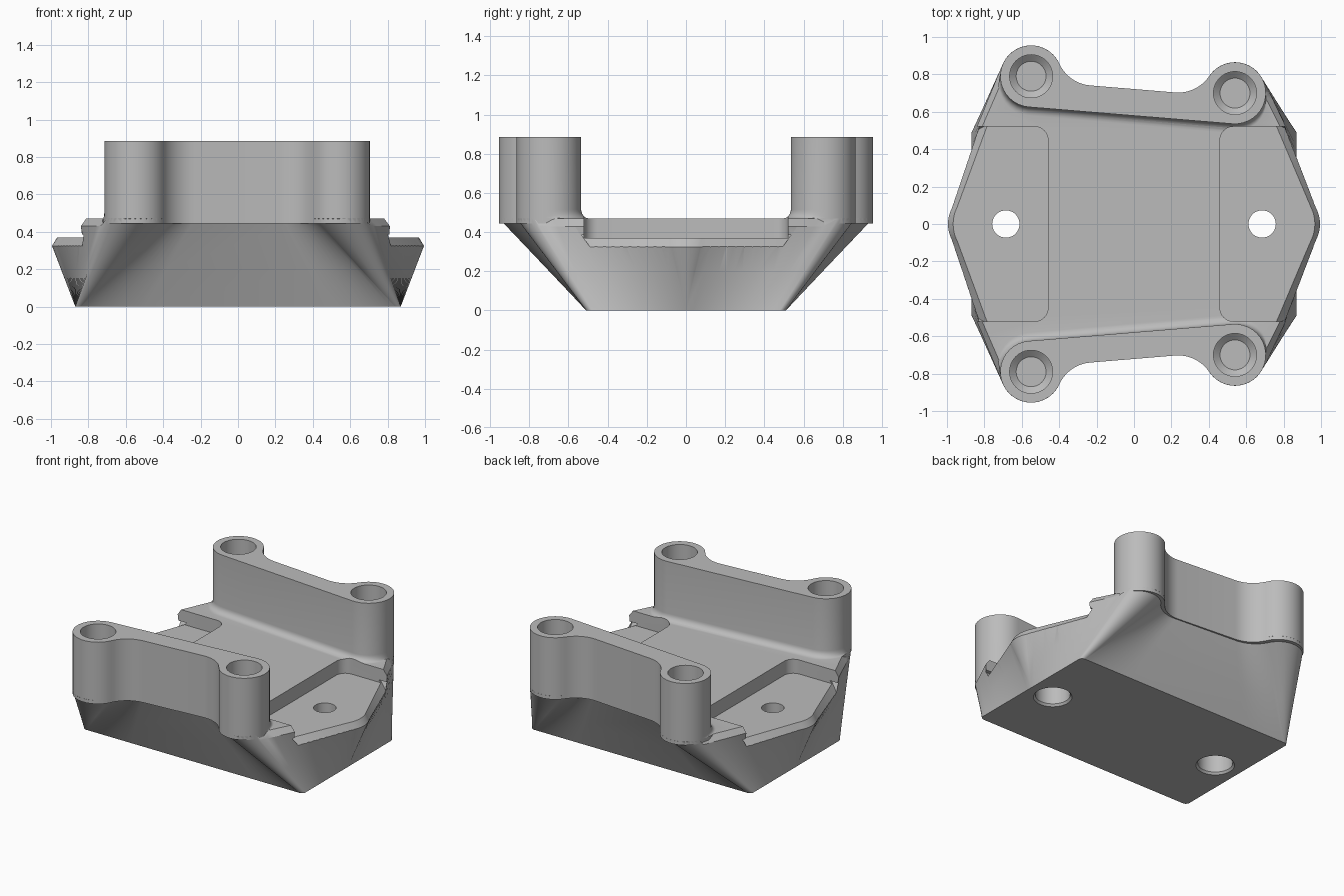
import bpy, bmesh
from math import sin, cos, radians, atan2, hypot, pi
from mathutils import Vector

if "Cube" in bpy.data.objects:
    bpy.data.objects.remove(bpy.data.objects["Cube"])

grey = bpy.data.materials.new("plain grey")
grey.use_nodes = True
COLOUR = (0.5, 0.5, 0.5, 1)
grey.diffuse_color = COLOUR
grey.node_tree.nodes["Principled BSDF"].inputs["Base Color"].default_value = COLOUR

DECK, FLOOR, TOP = 0.47, 0.37, 0.885      # main levels
TOWER_R, FILLET_R = 0.165, 0.2
A, B = Vector((0.54, 0.70)), Vector((-0.55, 0.79))   # tower centres on one wall
AXIS = (A - B).normalized()
NORMAL = Vector((-AXIS.y, AXIS.x))
TILT = atan2(AXIS.y, AXIS.x)


def arc(centre, r, a0, a1, n):
    """Points along an arc, angles in degrees."""
    angles = [radians(a0 + (a1 - a0) * i / n) for i in range(n + 1)]
    return [Vector((centre[0] + r * cos(a), centre[1] + r * sin(a))) for a in angles]


def loft(name, rings):
    """Solid skin through closed rings of equal length, capped at both ends."""
    bm = bmesh.new()
    rows = [[bm.verts.new(p) for p in ring] for ring in rings]
    n = len(rows[0])
    for low, high in zip(rows, rows[1:]):
        for i in range(n):
            j = (i + 1) % n
            bm.faces.new((low[i], low[j], high[j], high[i]))
    bm.faces.new(rows[0][::-1])
    bm.faces.new(rows[-1])
    bmesh.ops.remove_doubles(bm, verts=bm.verts, dist=0.0005)
    bmesh.ops.recalc_face_normals(bm, faces=bm.faces)
    mesh = bpy.data.meshes.new(name)
    bm.to_mesh(mesh)
    bm.free()
    obj = bpy.data.objects.new(name, mesh)
    mesh.materials.append(grey)
    bpy.context.collection.objects.link(obj)
    return obj


def turned(name, centre, profile, n=40):
    """Round solid from (radius, height) pairs."""
    return loft(name, [[(centre[0] + r * cos(2 * pi * i / n), centre[1] + r * sin(2 * pi * i / n), z)
                        for i in range(n)] for r, z in profile])


def combine(target, tool, operation):
    """Apply a boolean and remove the tool."""
    tool.hide_render = True
    mod = target.modifiers.new("cut", "BOOLEAN")
    mod.operation, mod.solver, mod.object = operation, "EXACT", tool
    bpy.context.view_layer.update()
    graph = bpy.context.evaluated_depsgraph_get()
    mesh = bpy.data.meshes.new_from_object(target.evaluated_get(graph))
    target.modifiers.clear()
    target.data = mesh
    bpy.data.objects.remove(tool)


def wall_outline(a_start, b_end, flare=0.0):
    """Two towers joined by a scooped wall; flare widens the inward side."""
    length = (A - B).length
    reach = TOWER_R + FILLET_R
    rise = FILLET_R - 0.023
    run = (reach ** 2 - rise ** 2) ** 0.5
    touch = atan2(rise, run) * 180 / pi

    def tower(u, a0, a1):
        pts = arc((0, 0), 1, a0, a1, 24)
        return [p * (TOWER_R + flare * max(0, -p.y)) + Vector((u, 0)) for p in pts]

    local = tower(length, a_start, 180 - touch)
    local += arc((length - run, rise), FILLET_R, 360 - touch, 270, 10)[1:]
    local += arc((run, rise), FILLET_R, 270, 180 + touch, 10)[:-1]
    local += tower(0, touch, b_end)
    return [B + AXIS * p.x + NORMAL * p.y for p in local]


# Body outline: pairs of deck point and base point, with an edge chamfer flag
BASE_X, BASE_Y, CORNER = 0.87, 0.51, 0.03
SEG = 14


def side(sign, tower_point, base_end):
    """Half of one flank, from the middle of the nose to the tower."""
    nose = arc((0.79, 0), 0.26, 0, 27, 8)
    pairs = [(Vector((sign * p.x, p.y)), Vector((sign * BASE_X, 0)), 1) for p in nose]
    start = pairs[-1][0]
    for i in range(1, SEG):
        t = i / SEG
        pairs.append((start.lerp(tower_point, t), Vector((sign * BASE_X, 0)).lerp(base_end, t), 1))
    return pairs


edge = wall_outline(32, 161)
half_edge = []
for i, p in enumerate(edge):
    if i <= 24 or i >= len(edge) - 25:
        s = 1 if i <= 24 else -1
        c = Vector((s * (BASE_X - CORNER), BASE_Y - CORNER))
        d = (p - (A if s > 0 else B)).normalized()
        k = min(1, (i if s > 0 else len(edge) - 1 - i) / 16) * pi / 2
        base = c + Vector((s * cos(k), sin(k))) * CORNER
    else:
        t = (edge[24].x - p.x) / (edge[24].x - edge[-25].x)
        base = Vector(((BASE_X - CORNER) * (1 - 2 * t), BASE_Y))
    half_edge.append((p, base, 0))
half = side(1, edge[0], half_edge[0][1]) + half_edge + side(-1, edge[-1], half_edge[-1][1])[::-1]
flip = Vector((1, -1))
outline = half + [(p * flip, q * flip, w) for p, q, w in half[-2:0:-1]]


def section(z, inset=0.0, pairs=outline):
    """Outline of the tapering body at a height."""
    ring = []
    for p, q, w in pairs:
        v = q.lerp(p, z / DECK)
        ring.append(Vector((v.x - inset * w * (1 if v.x > 0 else -1), v.y, z)))
    return ring


body = loft("mounting_bracket", [section(0), section(0.2), section(0.43), section(DECK, 0.035)])

# Upright walls with a curved foot on the inner side
FOOT = 0.045
levels = [(0.445, FOOT)]
levels += [(DECK + FOOT * (1 - cos(a)), FOOT * (1 - sin(a))) for a in [i * pi / 12 for i in range(7)]]
levels += [(TOP, 0)]
for s in (1, -1):
    rings = [[(p.x, p.y * s, z) for p in wall_outline(-90, 270, f)] for z, f in levels]
    combine(body, loft("wall_" + ("back" if s > 0 else "front"), rings), "UNION")

# Side pockets, open outward, with a sloped outer lip
for s in (1, -1):
    plan = arc((0.53, 0.45), 0.07, 90, 180, 8) + arc((0.53, -0.45), 0.07, 180, 270, 8)
    plan += [Vector((1.4, -0.52)), Vector((1.4, 0.52))]
    cutter = loft("pocket_cutter", [[(p.x * s, p.y, z) for p in plan] for z in (FLOOR, 1.2)])
    combine(body, cutter, "DIFFERENCE")

    flank = [t for t in outline if t[2] and t[0].x * s > 0]
    low, high = section(0.325, 0, flank), section(FLOOR, 0.045, flank)
    strip = sorted(zip(low, high), key=lambda t: t[0].y)
    strip = [(a, b) for a, b in strip if abs(a.y) < 0.535]
    rings = [[b + (b - a) * 0.4, a + (a - b) * 0.4, Vector((1.4 * s, a.y, FLOOR))] for a, b in strip]
    combine(body, loft("lip_cutter", rings), "DIFFERENCE")

# Blind holes in the towers
for s in (1, -1):
    for c in (A, B):
        hole = turned("tower_hole_cutter", (c.x, c.y * s), [(0.08, 0.47), (0.115, 0.5), (0.115, 1)])
        combine(body, hole, "DIFFERENCE")

# Through holes in the pockets, counterbored from below
for s in (1, -1):
    steps = [(0.125, -0.1), (0.125, 0), (0.113, 0.015), (0.113, 0.2), (0.073, 0.2), (0.073, 0.6)]
    combine(body, turned("bolt_hole_cutter", (0.685 * s, 0), steps), "DIFFERENCE")

for o in bpy.context.selected_objects:
    o.select_set(False)
body.select_set(True)
bpy.context.view_layer.objects.active = body
bpy.ops.object.shade_smooth_by_angle(angle=radians(30))
